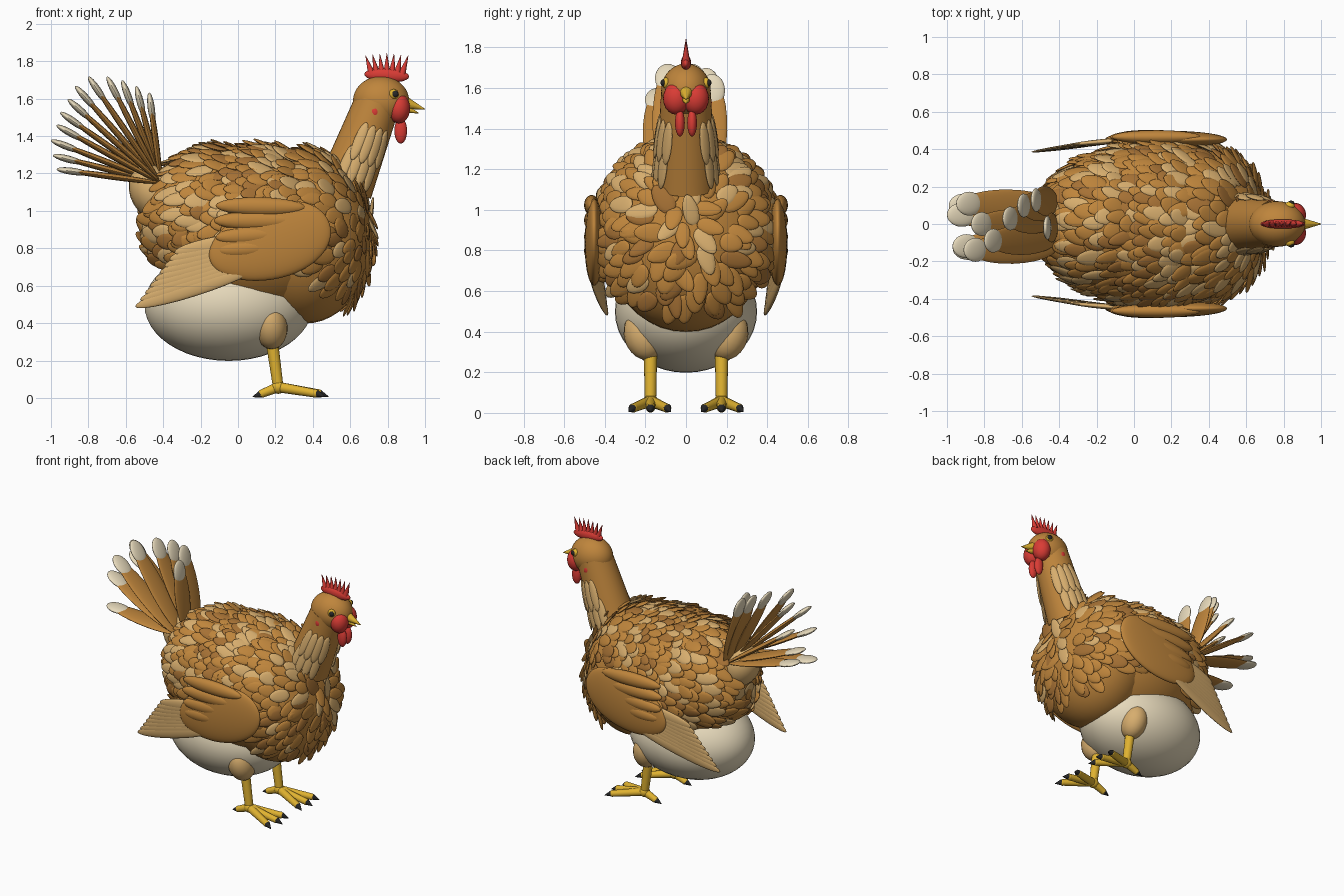
import bpy, bmesh, math, random
from mathutils import Vector as V

if "Cube" in bpy.data.objects:
    bpy.data.objects.remove(bpy.data.objects["Cube"])

random.seed(4)
BROWN, TAN, DARK = (0.52, 0.235, 0.045), (0.68, 0.42, 0.155), (0.38, 0.165, 0.035)
CREAM, RED = (0.80, 0.70, 0.50), (0.70, 0.045, 0.035)
YELLOW, BLACK = (0.75, 0.45, 0.03), (0.02, 0.02, 0.02)
mats = {}


def template(segs, rings):
    """Unit sphere with its poles on the x axis."""
    bm = bmesh.new()
    bmesh.ops.create_uvsphere(bm, u_segments=segs, v_segments=rings, radius=1)
    vs = [V((v.co.z, v.co.x, v.co.y)) for v in bm.verts]
    fs = [[v.index for v in f.verts] for f in bm.faces]
    bm.free()
    return vs, fs


FINE, MID, LOW = template(40, 24), template(20, 12), template(12, 8)


def blob(loc, size, along=(1, 0, 0), up=(0, 0, 1), taper=0.0, res=MID):
    """Ellipsoid with its x axis along a direction, narrowing towards +x."""
    loc, x, up = V(loc), V(along).normalized(), V(up)
    z = (up - x * up.dot(x)).normalized()
    y = z.cross(x)
    vs = [loc + x * p.x * size[0] + y * p.y * size[1] * (1 - taper * p.x) + z * p.z * size[2]
          for p in res[0]]
    return vs, res[1]


def spindle(p, q, width, thick, up, taper=0.0, res=MID):
    p, q = V(p), V(q)
    return blob((p + q) / 2, ((q - p).length / 2, width, thick), q - p, up, taper, res)


def cone(p, q, r1, r2, n=16):
    p, q = V(p), V(q)
    x = (q - p).normalized()
    y = x.orthogonal().normalized()
    z = x.cross(y)
    vs = [c + r * (y * math.cos(a) + z * math.sin(a)) for c, r in ((p, r1), (q, r2))
          for a in [2 * math.pi * i / n for i in range(n)]]
    fs = [(i, (i + 1) % n, n + (i + 1) % n, n + i) for i in range(n)]
    return vs, fs + [tuple(range(n))[::-1], tuple(range(n, 2 * n))]


def part(name, color, shapes, mirror=False):
    """Join shapes into one smooth object, optionally mirrored across y."""
    verts, faces = [], []
    for vs, fs in shapes:
        for s in ((1, -1) if mirror else (1,)):
            b = len(verts)
            verts += [(v.x, v.y * s, v.z) for v in vs]
            faces += [[b + i for i in (f if s == 1 else reversed(f))] for f in fs]
    me = bpy.data.meshes.new(name)
    me.from_pydata(verts, [], faces)
    me.shade_smooth()
    me.set_sharp_from_angle(angle=math.radians(50))
    if color not in mats:
        mats[color] = bpy.data.materials.new("colour_%d" % len(mats))
        mats[color].diffuse_color = (*color, 1)
    me.materials.append(mats[color])
    bpy.context.collection.objects.link(bpy.data.objects.new(name, me))


# Body, belly and tail stump
BODY = [((0.12, 0, 0.9), (0.55, 0.44, 0.45)),
        ((0.36, 0, 0.87), (0.355, 0.405, 0.46)),
        ((-0.1, 0, 0.95), (0.40, 0.375, 0.40))]
part("body", BROWN, [blob(c, r, res=FINE) for c, r in BODY])
part("belly", CREAM, [blob((-0.05, 0, 0.51), (0.45, 0.35, 0.30), res=FINE)])
part("tail_stump", TAN, [blob((-0.45, 0, 1.11), (0.16, 0.135, 0.125), (-0.5, 0, 0.87), (1, 0, 0))])


def surface(d):
    """Outermost body point and normal along d from inside the body."""
    o, best = V((0.13, 0, 0.9)), None
    for c, r in BODY:
        oo = V([(o[i] - c[i]) / r[i] for i in range(3)])
        dd = V([d[i] / r[i] for i in range(3)])
        a, b, k = dd.dot(dd), oo.dot(dd), oo.dot(oo) - 1
        t = (-b + math.sqrt(b * b - a * k)) / a
        if best is None or t > best[0]:
            h = oo + dd * t
            best = (t, V([h[i] / r[i] for i in range(3)]).normalized())
    return o + d * best[0], best[1]


# Body feathers radiate backwards from the breast
feathers = {BROWN: [], TAN: [], DARK: []}
N = 780
for i in range(N):
    z = 1 - 2 * (i + 0.5) / N
    a = i * 2.39996 + random.uniform(-0.09, 0.09)
    s = math.sqrt(1 - z * z)
    p, n = surface(V((s * math.cos(a), s * math.sin(a), z)))
    if p.z < 0.52 + min(0.2, max(0, (0.62 - p.x) * 0.6)):
        continue
    if (p - V((0.56, 0, 1.2))).length < 0.1 or (p - V((-0.46, 0, 1.1))).length < 0.15:
        continue
    flow = V((-1, random.uniform(-0.3, 0.3), random.uniform(-0.35, 0.1)))
    flow = (flow - n * flow.dot(n)).normalized()
    L = random.uniform(0.055, 0.085)
    along = flow + n * random.uniform(0.1, 0.36)
    col = random.choices((BROWN, TAN, DARK), (58, 28, 14))[0]
    feathers[col].append(blob(p + flow * L * 0.5 + n * 0.014,
                              (L, random.uniform(0.036, 0.05), 0.01), along, n, 0.15, LOW))
for label, col in (("brown", BROWN), ("tan", TAN), ("dark", DARK)):
    part("body_feathers_" + label, col, feathers[col])

# Neck and head
part("neck", BROWN, [cone((0.57, 0, 1.13), (0.745, 0, 1.59), 0.15, 0.122, 32)])
part("head", BROWN, [blob((0.765, 0, 1.6), (0.15, 0.122, 0.132), res=FINE)])

# Neck hackles
hackles = []
for row in range(2):
    for k in range(4):
        a = math.radians(40 + 19 * k + 9 * row)
        pts = []
        for t, off in ((0.76 - 0.27 * row, 0.0), (0.32 - 0.27 * row, 0.018)):
            c = V((0.57 + 0.175 * t, 0, 1.13 + 0.46 * t))
            n = V((math.cos(a) * 0.93, math.sin(a), -math.cos(a) * 0.36))
            pts.append(c + n * (0.15 - 0.028 * t + off))
        hackles.append(spindle(*pts, 0.03, 0.011, n, 0.0, LOW))
part("neck_hackles", TAN, hackles, True)

# Face, wattles, ear lobes and comb
part("face", RED, [blob((0.86, 0.048, 1.56), (0.06, 0.065, 0.08))], True)
part("wattles", RED, [blob((0.87, 0.03, 1.44), (0.068, 0.024, 0.034), (0, 0, 1), (1, 0, 0))], True)
part("ear_lobes", RED, [blob((0.73, 0.113, 1.54), (0.024, 0.014, 0.03))], True)
comb = [blob((0.795, 0, 1.737), (0.12, 0.025, 0.038), (1, 0, -0.06))]
for k in range(7):
    x = 0.715 + 0.027 * k
    comb.append(cone((x, 0, 1.745), (x + (k - 3) * 0.011, 0, 1.855 - 0.004 * abs(k - 3)), 0.02, 0.001, 10))
part("comb", RED, comb)

# Beak and eyes
part("beak", YELLOW, [cone((0.895, 0, 1.59), (1.0, 0, 1.555), 0.034, 0.002),
                      cone((0.89, 0, 1.56), (0.965, 0, 1.535), 0.024, 0.002)])
part("eyes", YELLOW, [blob((0.832, 0.098, 1.636), (0.027, 0.022, 0.027))], True)
part("pupils", BLACK, [blob((0.84, 0.111, 1.637), (0.018, 0.014, 0.018))], True)

# Wings: shoulder, coverts and flight feathers
part("wing_shoulders", BROWN, [blob((0.17, 0.452, 0.845), (0.335, 0.2, 0.047), (1, 0, 0.3), (0, 1, 0), -0.1, FINE)], True)
coverts = [((0.36, 1.03), (-0.12, 1.04)), ((0.32, 0.96), (-0.13, 0.96)),
           ((0.26, 0.89), (-0.12, 0.87)), ((0.2, 0.82), (-0.11, 0.8))]
part("wing_coverts", BROWN, [spindle((a, 0.465, b), (c, 0.465, d), 0.05, 0.037, (0, 1, 0))
                             for (a, b), (c, d) in coverts], True)
flight = []
for k in range(9):
    t = k / 8
    root = (0.1 - 0.02 * t, 0.462 + 0.012 * t, 0.87 - 0.17 * t)
    tip = (-0.34 - 0.21 * t, 0.425 - 0.04 * t, 0.79 - 0.29 * t)
    flight.append(spindle(root, tip, 0.044, 0.015, (0, 1, 0)))
part("wing_flight_feathers", TAN, flight, True)

# Tail fan with pale tips: tip x, z and sideways offset
tail = [(-0.97, 1.235, -0.13), (-0.99, 1.31, 0.1), (-1.0, 1.39, 0.05), (-0.97, 1.47, -0.12),
        (-0.95, 1.54, 0.11), (-0.91, 1.61, -0.14), (-0.87, 1.68, 0.0), (-0.80, 1.73, -0.09),
        (-0.70, 1.73, 0.03), (-0.62, 1.71, 0.1), (-0.545, 1.68, 0.13), (-0.475, 1.645, -0.02)]
quills, tips = [], []
for x, z, y in tail:
    root, tip = V((-0.41, y * 0.9, 1.16)), V((x, y, z))
    d = (tip - root).normalized()
    up = d.cross(V((0, 1, 0)))
    quills.append(spindle(root, tip - d * 0.03, 0.08, 0.017, up))
    tips.append(spindle(tip - d * 0.17, tip, 0.064, 0.019, up))
part("tail_feathers", BROWN, quills)
part("tail_tips", CREAM, tips)

# Legs, toes and claws
part("thighs", TAN, [blob((0.175, 0.205, 0.395), (0.125, 0.09, 0.1), (0.1, -0.3, -1), (0, 1, 0))], True)
ankle = V((0.215, 0.175, 0.07))
legs = [cone((0.175, 0.175, 0.36), ankle, 0.034, 0.028), blob(ankle, (0.036, 0.036, 0.036))]
claws = []
for dx, dy in ((0.2, 0.085), (0.215, 0.0), (0.2, -0.08), (-0.085, 0.0)):
    end = V((ankle.x + dx, ankle.y + dy, 0.036))
    d = (end - ankle).normalized()
    legs += [cone(ankle, end, 0.028, 0.022), blob(end, (0.023, 0.023, 0.023), res=LOW)]
    claws.append(cone(end + d * 0.008, V((end.x + d.x * 0.055, end.y + d.y * 0.055, 0.018)), 0.021, 0.002, 12))
part("legs_and_toes", YELLOW, legs, True)
part("claws", BLACK, claws, True)
for ob in bpy.context.collection.objects:
    ob.location.z -= 0.012

for m in bpy.data.materials:
    if m.users and not m.is_grease_pencil:
        m.use_nodes = True
        m.node_tree.nodes["Principled BSDF"].inputs["Base Color"].default_value = m.diffuse_color
